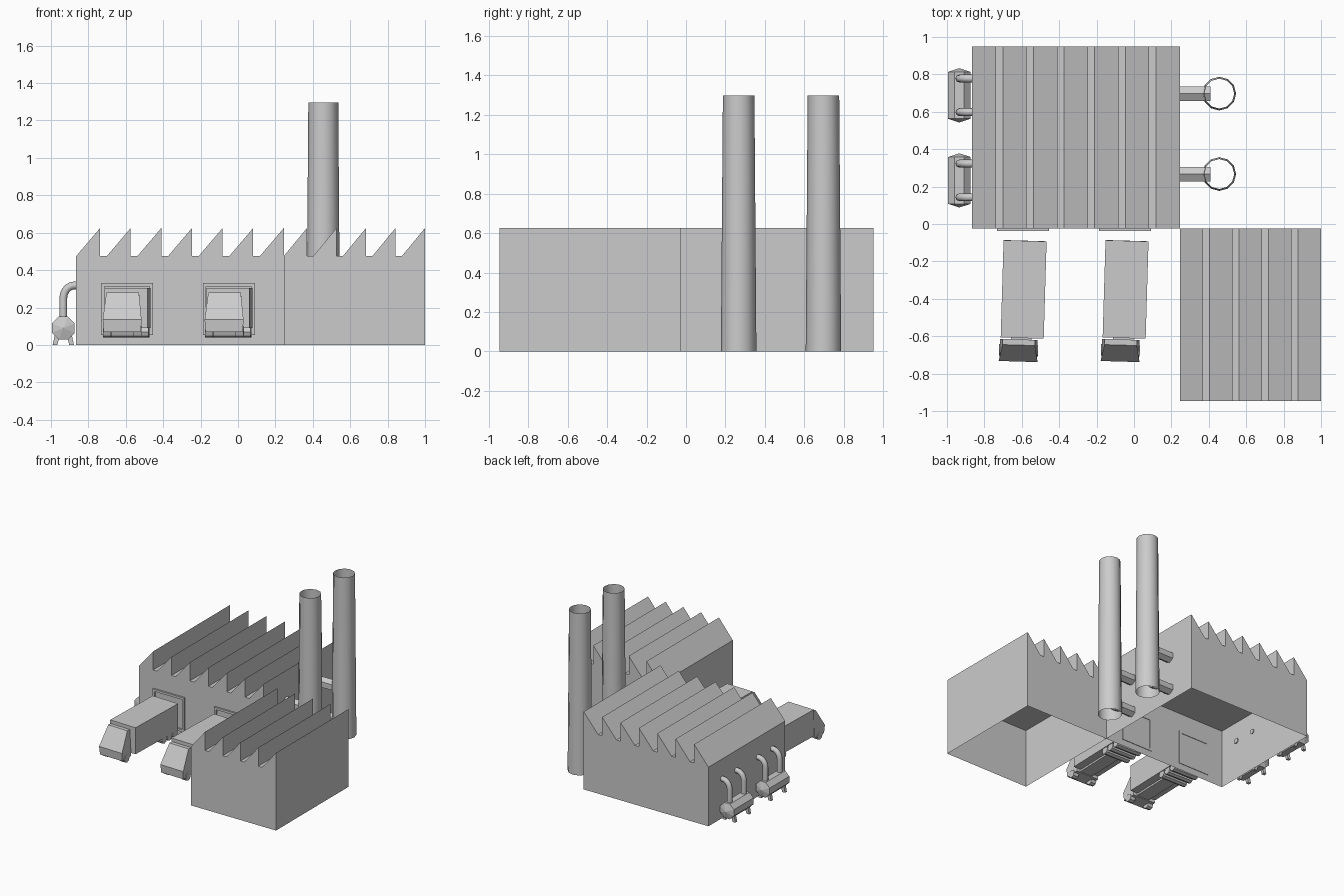
import bpy, bmesh, math
from mathutils import Matrix, Vector

if "Cube" in bpy.data.objects:
    bpy.data.objects.remove(bpy.data.objects["Cube"])


def make(name, bm, smooth=False):
    bmesh.ops.recalc_face_normals(bm, faces=bm.faces)
    me = bpy.data.meshes.new(name)
    bm.to_mesh(me)
    bm.free()
    ob = bpy.data.objects.new(name, me)
    bpy.context.collection.objects.link(ob)
    if smooth:
        for p in me.polygons:
            p.use_smooth = True
    return ob


def add_box(bm, x0, x1, y0, y1, z0, z1):
    m = Matrix.Translation(((x0 + x1) / 2, (y0 + y1) / 2, (z0 + z1) / 2)) @ \
        Matrix.Diagonal((x1 - x0, y1 - y0, z1 - z0, 1))
    return bmesh.ops.create_cube(bm, size=1, matrix=m)["verts"]


def add_prism(bm, loop_a, loop_b):
    a = [bm.verts.new(p) for p in loop_a]
    b = [bm.verts.new(p) for p in loop_b]
    bm.faces.new(a)
    bm.faces.new(b[::-1])
    n = len(a)
    for i in range(n):
        j = (i + 1) % n
        bm.faces.new((a[i], b[i], b[j], a[j]))


def add_tube(bm, p, q, r0, r1, sides, caps=True, spin=0.0):
    p, q = Vector(p), Vector(q)
    d = q - p
    m = Matrix.Translation((p + q) / 2) @ d.to_track_quat('Z', 'Y').to_matrix().to_4x4() \
        @ Matrix.Rotation(spin, 4, 'Z')
    bmesh.ops.create_cone(bm, cap_ends=caps, segments=sides, radius1=r0, radius2=r1,
                          depth=d.length, matrix=m)


# Halls: open-bottomed box with saw-tooth roof ridges
EAVE, PEAK = 0.475, 0.625


def hall(name, x0, x1, y0, y1, teeth, gap):
    bm = bmesh.new()
    add_box(bm, x0, x1, y0, y1, 0, EAVE)
    bm.faces.ensure_lookup_table()
    floor = [f for f in bm.faces if f.calc_center_median().z < 0.01]
    bmesh.ops.delete(bm, geom=floor, context='FACES_ONLY')
    make(name + "_walls", bm)
    width = (x1 - x0 - gap * (teeth - 1)) / teeth
    bm = bmesh.new()
    for i in range(teeth):
        a = x0 + i * (width + gap)
        tri = [(a, EAVE), (a + width, EAVE), (a + width, PEAK)]
        add_prism(bm, [(x, y0, z) for x, z in tri], [(x, y1, z) for x, z in tri])
    make(name + "_sawtooth_roof", bm)


hall("main_hall", -0.865, 0.245, -0.025, 0.95, 7, 0.036)
hall("side_hall", 0.245, 1.0, -0.945, -0.025, 5, 0.034)

# Chimneys with two ducts each into the main hall
for n, y in enumerate((0.267, 0.697)):
    bm = bmesh.new()
    add_tube(bm, (0.456, y, 0), (0.456, y, 1.297), 0.09, 0.08, 12, caps=False)
    make(f"chimney_{n}", bm, smooth=True)
    bm = bmesh.new()
    for z in (0.1, 0.37):
        add_tube(bm, (0.235, y, z), (0.41, y, z), 0.045, 0.045, 6)
    make(f"chimney_ducts_{n}", bm)

# Storage tanks with domed ends, splayed legs and bent pipes
TX, TZ = -0.934, 0.09
for n, y in enumerate((0.233, 0.688)):
    bm = bmesh.new()
    add_tube(bm, (TX, y - 0.125, TZ), (TX, y + 0.125, TZ), 0.066, 0.066, 8,
             caps=False, spin=math.pi / 8)
    for s in (-1, 1):
        add_tube(bm, (TX, y + s * 0.125, TZ), (TX, y + s * 0.145, TZ), 0.066, 0.0, 8,
                 caps=False, spin=math.pi / 8)
    bmesh.ops.remove_doubles(bm, verts=bm.verts, dist=0.0005)
    make(f"tank_{n}", bm)

    bm = bmesh.new()
    for s in (-1, 1):
        for e in (-1, 1):
            yl = y + e * 0.088
            quad = [(0.032, 0), (0.057, 0), (0.046, 0.05), (0.018, 0.05)]
            add_prism(bm, [(TX + s * u, yl - 0.012, z) for u, z in quad],
                      [(TX + s * u, yl + 0.012, z) for u, z in quad])
    make(f"tank_legs_{n}", bm)

    for e in (-1, 1):
        cu = bpy.data.curves.new("pipe_path", 'CURVE')
        cu.dimensions = '3D'
        cu.bevel_depth = 0.021
        cu.bevel_resolution = 2
        cu.use_fill_caps = True
        yp = y + e * 0.09
        pts = [(TX, yp, 0.12), (TX, yp, 0.25)]
        for k in range(1, 6):
            t = math.radians(18 * k)
            pts.append((TX + 0.06 * (1 - math.cos(t)), yp, 0.25 + 0.068 * math.sin(t)))
        pts.append((-0.858, yp, 0.318))
        sp = cu.splines.new('POLY')
        sp.points.add(len(pts) - 1)
        for pt, co in zip(sp.points, pts):
            pt.co = (*co, 1)
        ob = bpy.data.objects.new(f"tank_pipe_{n}_{'front' if e < 0 else 'back'}", cu)
        bpy.context.collection.objects.link(ob)

# Loading doors (stepped frame) and lorries
for n, dx in enumerate((0.0, 0.545)):
    bm = bmesh.new()
    x0, x1, z0, z1 = -0.733 + dx, -0.455 + dx, 0.053, 0.33
    b = 0.018
    add_box(bm, x0, x0 + b, -0.038, -0.021, z0, z1)
    add_box(bm, x1 - b, x1, -0.038, -0.021, z0, z1)
    add_box(bm, x0 + b, x1 - b, -0.038, -0.021, z1 - b, z1)
    add_box(bm, x0 + b, x1 - b, -0.038, -0.021, z0, z0 + b)
    make(f"door_frame_{n}", bm)

    place = Matrix.Translation((-0.59 + dx, -0.35, 0)) @ Matrix.Rotation(math.radians(-1.7), 4, 'Z')
    # trailer
    bm = bmesh.new()
    add_box(bm, -0.115, 0.115, -0.26, 0.26, 0.09, 0.303)
    make(f"lorry_trailer_{n}", bm).matrix_world = place
    # cab: side profile, narrower at the roof
    bm = bmesh.new()
    prof = [(-0.268, 0.07, 0.1), (-0.38, 0.07, 0.1), (-0.386, 0.135, 0.104),
            (-0.298, 0.28, 0.087), (-0.268, 0.28, 0.087)]
    cx = -0.018
    add_prism(bm, [(cx - w, y, z) for y, z, w in prof], [(cx + w, y, z) for y, z, w in prof])
    make(f"lorry_cab_{n}", bm).matrix_world = place
    # chassis joining cab and trailer
    bm = bmesh.new()
    add_box(bm, -0.06, 0.05, -0.30, 0.2, 0.075, 0.1)
    make(f"lorry_chassis_{n}", bm).matrix_world = place
    # wheels
    bm = bmesh.new()
    for y in (0.1, 0.165, 0.23):
        add_tube(bm, (-0.11, y, 0.07), (0.11, y, 0.07), 0.031, 0.031, 8)
    for s in (-1, 1):
        c = cx + s * 0.082
        add_tube(bm, (c - 0.022, -0.325, 0.07), (c + 0.022, -0.325, 0.07), 0.031, 0.031, 8)
    make(f"lorry_wheels_{n}", bm).matrix_world = place
